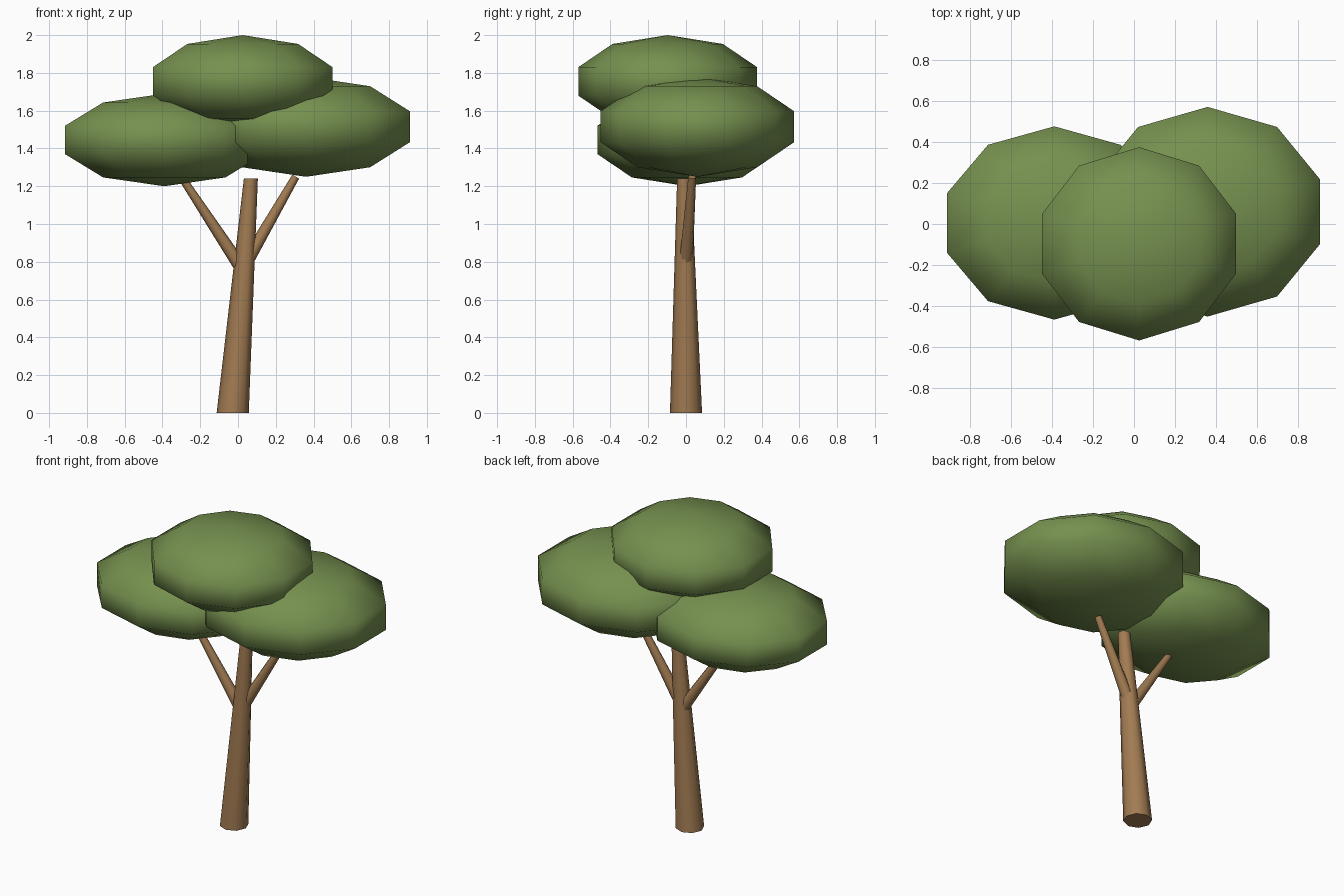
import bpy
import bmesh
from mathutils import Vector, Matrix

cube = bpy.data.objects.get("Cube")
if cube:
    bpy.data.objects.remove(cube, do_unlink=True)


def make_material(name, colour):
    mat = bpy.data.materials.new(name)
    mat.use_nodes = True
    mat.diffuse_color = colour
    mat.node_tree.nodes["Principled BSDF"].inputs["Base Color"].default_value = colour
    return mat


def finish(name, bm, mat):
    # Smooth the sides, keep polygon end caps flat
    for f in bm.faces:
        f.smooth = len(f.verts) < 5
    mesh = bpy.data.meshes.new(name)
    bm.to_mesh(mesh)
    bm.free()
    mesh.materials.append(mat)
    obj = bpy.data.objects.new(name, mesh)
    bpy.context.collection.objects.link(obj)
    return obj


def canopy(name, centre, radii, mat):
    bm = bmesh.new()
    bmesh.ops.create_uvsphere(bm, u_segments=10, v_segments=5, radius=1)
    bmesh.ops.scale(bm, vec=radii, verts=bm.verts)
    finish(name, bm, mat).location = centre


def limb(name, start, end, r_start, r_end, mat, level_ends=False):
    # Tapered eight-sided limb; level ends lean by shearing, others by rotating
    start, end = Vector(start), Vector(end)
    axis = end - start
    depth = axis.z if level_ends else axis.length
    bm = bmesh.new()
    bmesh.ops.create_cone(bm, cap_ends=True, segments=8,
                          radius1=r_start, radius2=r_end, depth=depth)
    bmesh.ops.translate(bm, vec=(0, 0, depth / 2), verts=bm.verts)
    if level_ends:
        for v in bm.verts:
            t = v.co.z / depth
            v.co.x += axis.x * t
            v.co.y += axis.y * t
    else:
        turn = axis.to_track_quat('Z', 'Y').to_matrix()
        bmesh.ops.rotate(bm, cent=(0, 0, 0), matrix=turn, verts=bm.verts)
    finish(name, bm, mat).location = start


leaf = make_material("leaf_green", (0.18, 0.28, 0.078, 1))
bark = make_material("bark_brown", (0.36, 0.2, 0.085, 1))

# Leaning trunk and two side branches
limb("trunk", (-0.028, 0, 0), (0.068, -0.01, 1.24), 0.085, 0.037, bark, True)
limb("right_branch", (0.01, 0, 0.78), (-0.3, -0.02, 1.25), 0.036, 0.02, bark)
limb("left_branch", (0.045, 0, 0.8), (0.305, 0.033, 1.25), 0.036, 0.021, bark)

# Flattened leaf clumps
canopy("right_canopy", (-0.39, 0.005, 1.445), (0.58, 0.497, 0.245), leaf)
canopy("left_canopy", (0.36, 0.06, 1.515), (0.608, 0.539, 0.265), leaf)
canopy("top_canopy", (0.025, -0.097, 1.755), (0.525, 0.497, 0.245), leaf)
